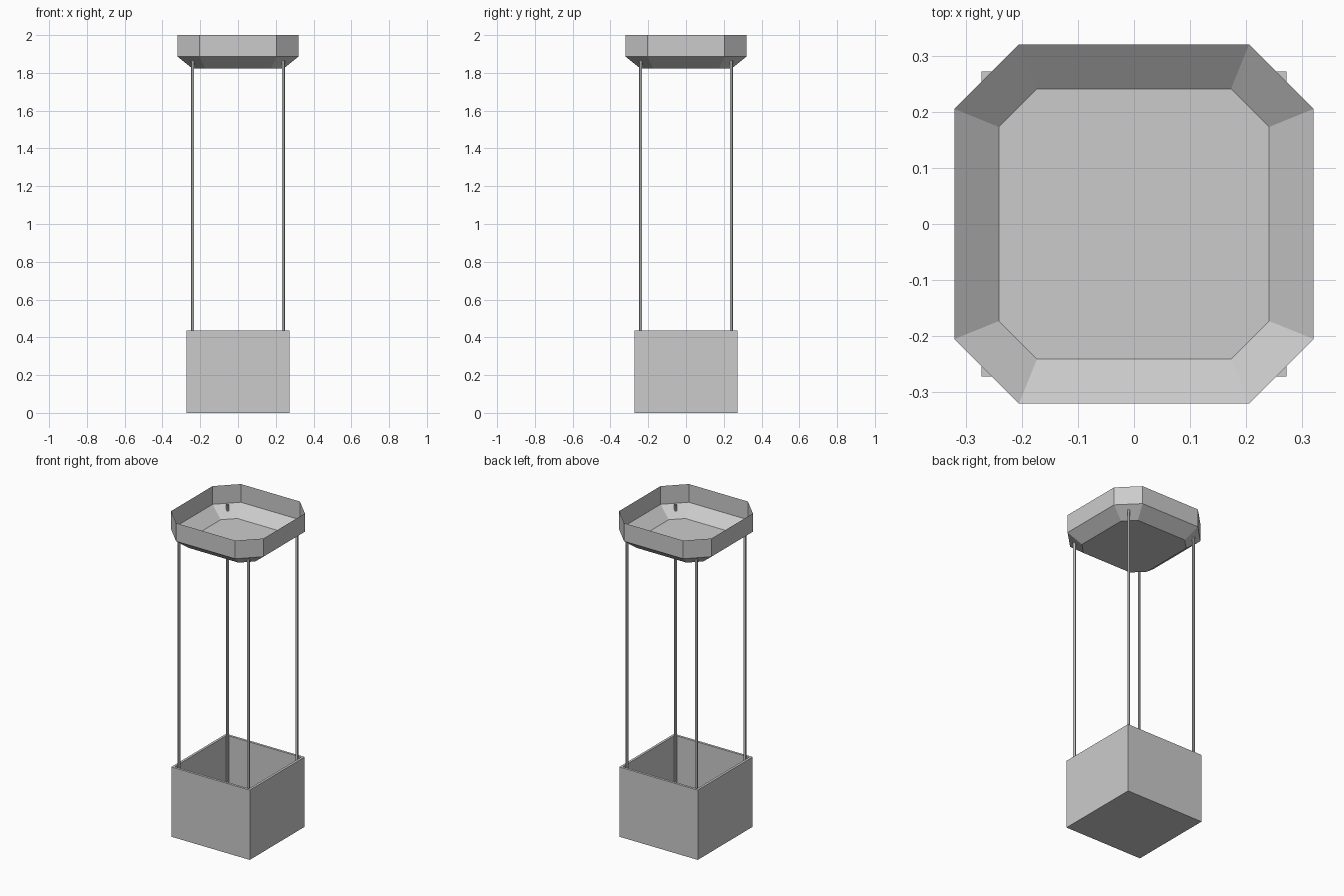
import bpy, bmesh

if "Cube" in bpy.data.objects:
    bpy.data.objects.remove(bpy.data.objects["Cube"])


def make_object(name, bm):
    bmesh.ops.recalc_face_normals(bm, faces=bm.faces)
    mesh = bpy.data.meshes.new(name)
    bm.to_mesh(mesh)
    bm.free()
    obj = bpy.data.objects.new(name, mesh)
    bpy.context.collection.objects.link(obj)
    return obj


def ring(bm, pts, z):
    return [bm.verts.new((x, y, z)) for x, y in pts]


def bridge(bm, a, b):
    n = len(a)
    for i in range(n):
        bm.faces.new((a[i], a[(i + 1) % n], b[(i + 1) % n], b[i]))


def square(h):
    return [(-h, -h), (h, -h), (h, h), (-h, h)]


def octagon(h, c):
    return [(-c, -h), (c, -h), (h, -c), (h, c), (c, h), (-c, h), (-h, c), (-h, -c)]


def loft(name, rings, cap_start=True, cap_end=True):
    bm = bmesh.new()
    loops = [ring(bm, pts, z) for pts, z in rings]
    for a, b in zip(loops, loops[1:]):
        bridge(bm, a, b)
    if cap_start:
        bm.faces.new(loops[0])
    if cap_end:
        bm.faces.new(loops[-1])
    return make_object(name, bm)


# Open-topped basket with thin walls
BOX, WALL, BOX_TOP = 0.272, 0.015, 0.437
loft("basket", [(square(BOX), 0), (square(BOX), BOX_TOP),
                (square(BOX - WALL), BOX_TOP), (square(BOX - WALL), 0.01)])

# Octagonal tray, a single open sheet
loft("tray", [(octagon(0.241, 0.173), 1.823), (octagon(0.32, 0.205), 1.886),
              (octagon(0.32, 0.205), 2.0)], cap_end=False)

# Four open tubes joining basket and tray
LOW, HIGH = 0.01, 1.892
for sx, side in ((-1, "left"), (1, "right")):
    for sy, end in ((-1, "front"), (1, "back")):
        bpy.ops.mesh.primitive_cylinder_add(
            vertices=12, radius=0.008, depth=HIGH - LOW, end_fill_type='NOTHING',
            location=(sx * 0.24, sy * 0.24, (LOW + HIGH) / 2))
        rod = bpy.context.object
        rod.name = f"{end}_{side}_rod"
        bpy.ops.object.shade_smooth_by_angle()
